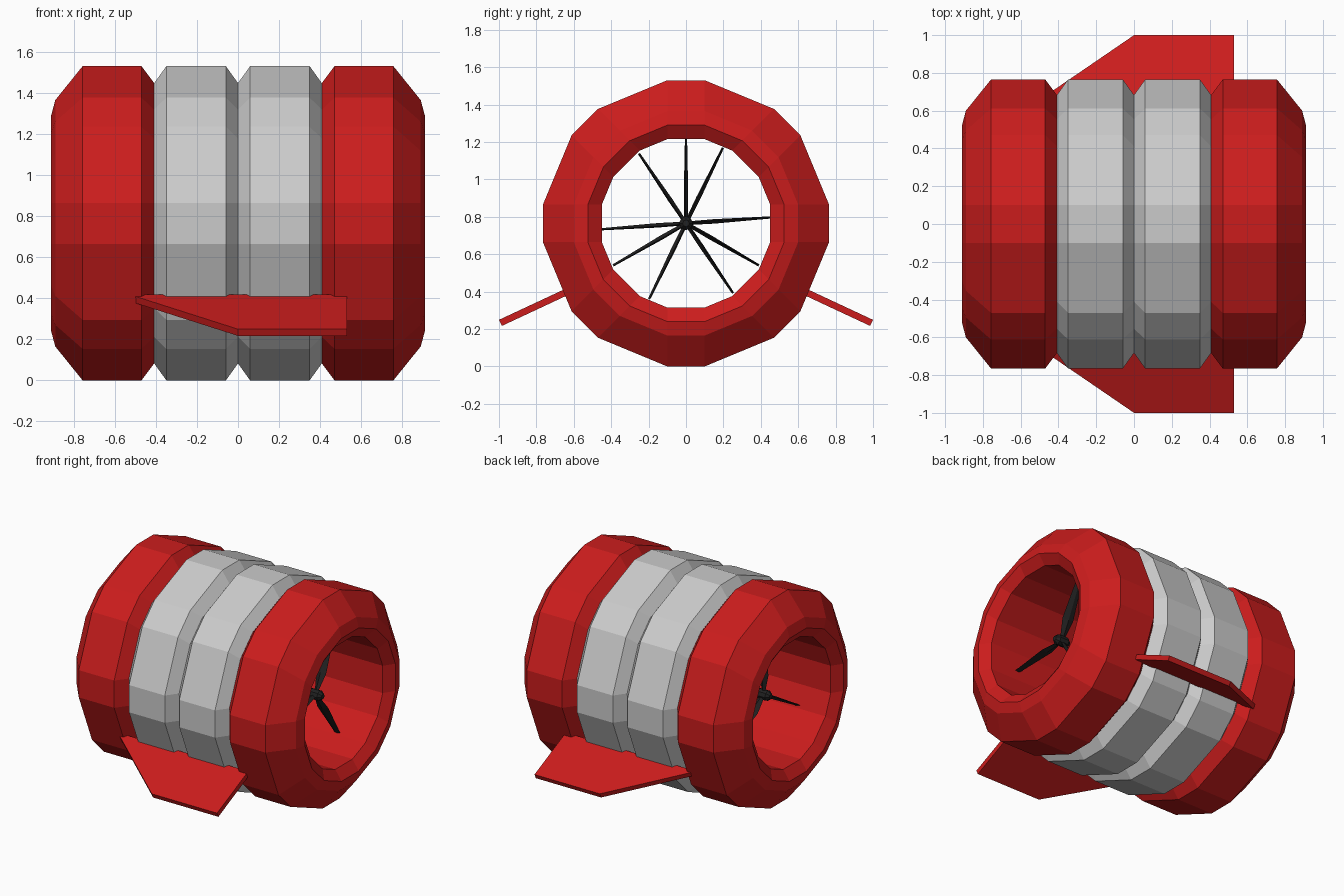
import bpy, bmesh, math
from mathutils import Vector

if "Cube" in bpy.data.objects:
    bpy.data.objects.remove(bpy.data.objects["Cube"])

CZ = 0.765  # height of the duct axis


def material(name, rgb):
    m = bpy.data.materials.new(name)
    m.diffuse_color = (*rgb, 1)
    m.use_nodes = True
    m.node_tree.nodes["Principled BSDF"].inputs["Base Color"].default_value = m.diffuse_color
    return m


RED = material("red_paint", (0.6, 0.012, 0.012))
BLACK = material("black_metal", (0.015, 0.015, 0.015))


def finish(name, bm, mat=None):
    bmesh.ops.recalc_face_normals(bm, faces=bm.faces[:])
    me = bpy.data.meshes.new(name)
    bm.to_mesh(me)
    bm.free()
    ob = bpy.data.objects.new(name, me)
    bpy.context.collection.objects.link(ob)
    if mat:
        me.materials.append(mat)
    return ob


def section(bm, x, a):
    """Octagon with chamfered corners: short flats 0.2 wide at distance a."""
    d, r = math.atan2(0.1, a), math.hypot(0.1, a)
    angs = [k * math.pi / 4 + s * d for k in range(8) for s in (-1, 1)]
    return [bm.verts.new((x, r * math.cos(t), CZ + r * math.sin(t))) for t in angs]


def sweep(name, profile, closed, mat=None):
    bm = bmesh.new()
    rings = [section(bm, x, a) for x, a in profile]
    pairs = list(zip(rings, rings[1:]))
    if closed:
        pairs.append((rings[-1], rings[0]))
    for p, q in pairs:
        for i in range(16):
            j = (i + 1) % 16
            bm.faces.new((p[i], p[j], q[j], q[i]))
    return finish(name, bm, mat)


# Red duct: both end rings and the through tunnel
half = [(0.40, 0.67), (0.41, 0.685), (0.47, 0.765), (0.757, 0.765),
        (0.89, 0.60), (0.91, 0.525), (0.86, 0.45)]
sweep("duct", half + [(-x, a) for x, a in reversed(half)], True, RED)

# Two grey bands around the middle
for side, name in ((-1, "left_band"), (1, "right_band")):
    c = side * 0.204
    sweep(name, [(c + x, a) for x, a in
                 ((-0.204, 0.683), (-0.145, 0.765), (0.145, 0.765), (0.204, 0.683))], False)

# Side fins, drooping outwards
plan = [(0.53, 0), (0, 0), (-0.53, 0.40), (0.53, 0.40)]  # x, distance in from tip
inward, normal = Vector((-0.906, 0.423)), Vector((0.423, 0.906))
for side, name in ((1, "back_fin"), (-1, "front_fin")):
    bm = bmesh.new()
    layers = []
    for h in (-0.018, 0.018):
        pts = [Vector((0.992, 0.233)) + inward * t + normal * h for _, t in plan]
        layers.append([bm.verts.new((x, side * p.x, p.y)) for (x, _), p in zip(plan, pts)])
    lo, hi = layers
    bm.faces.new(lo)
    bm.faces.new(hi)
    for i in range(4):
        j = (i + 1) % 4
        bm.faces.new((lo[i], lo[j], hi[j], hi[i]))
    finish(name, bm, RED)


# Three propellers inside the tunnel
def propeller(name, px, start):
    bm = bmesh.new()
    # hub with pointed ends
    hub = []
    for x, r in ((-0.06, 0.018), (-0.035, 0.037), (0.035, 0.037), (0.06, 0.018)):
        hub.append([bm.verts.new((px + x, r * math.cos(k * math.pi / 4),
                                  CZ + r * math.sin(k * math.pi / 4))) for k in range(8)])
    bm.faces.new(hub[0])
    bm.faces.new(hub[-1])
    for p, q in zip(hub, hub[1:]):
        for i in range(8):
            j = (i + 1) % 8
            bm.faces.new((p[i], p[j], q[j], q[i]))
    # blades: tapered, chord mostly along the axis
    for k in range(3):
        t = math.radians(start + 120 * k)
        c, s = math.cos(t), math.sin(t)
        rings = []
        for r, chord, thick in ((0.02, 0.015, 0.010), (0.15, 0.042, 0.012), (0.45, 0.022, 0.006)):
            rings.append([bm.verts.new((px + u * chord, r * c - v * thick * s,
                                        CZ + r * s + v * thick * c))
                          for u, v in ((-1, -0.4), (0, -1), (1, 0.4), (0, 1))])
        bm.faces.new(rings[0])
        bm.faces.new(rings[-1])
        for p, q in zip(rings, rings[1:]):
            for i in range(4):
                j = (i + 1) % 4
                bm.faces.new((p[i], p[j], q[j], q[i]))
    finish(name, bm, BLACK)


propeller("left_propeller", -0.63, 90)
propeller("middle_propeller", 0, 4)
propeller("right_propeller", 0.63, 64)
